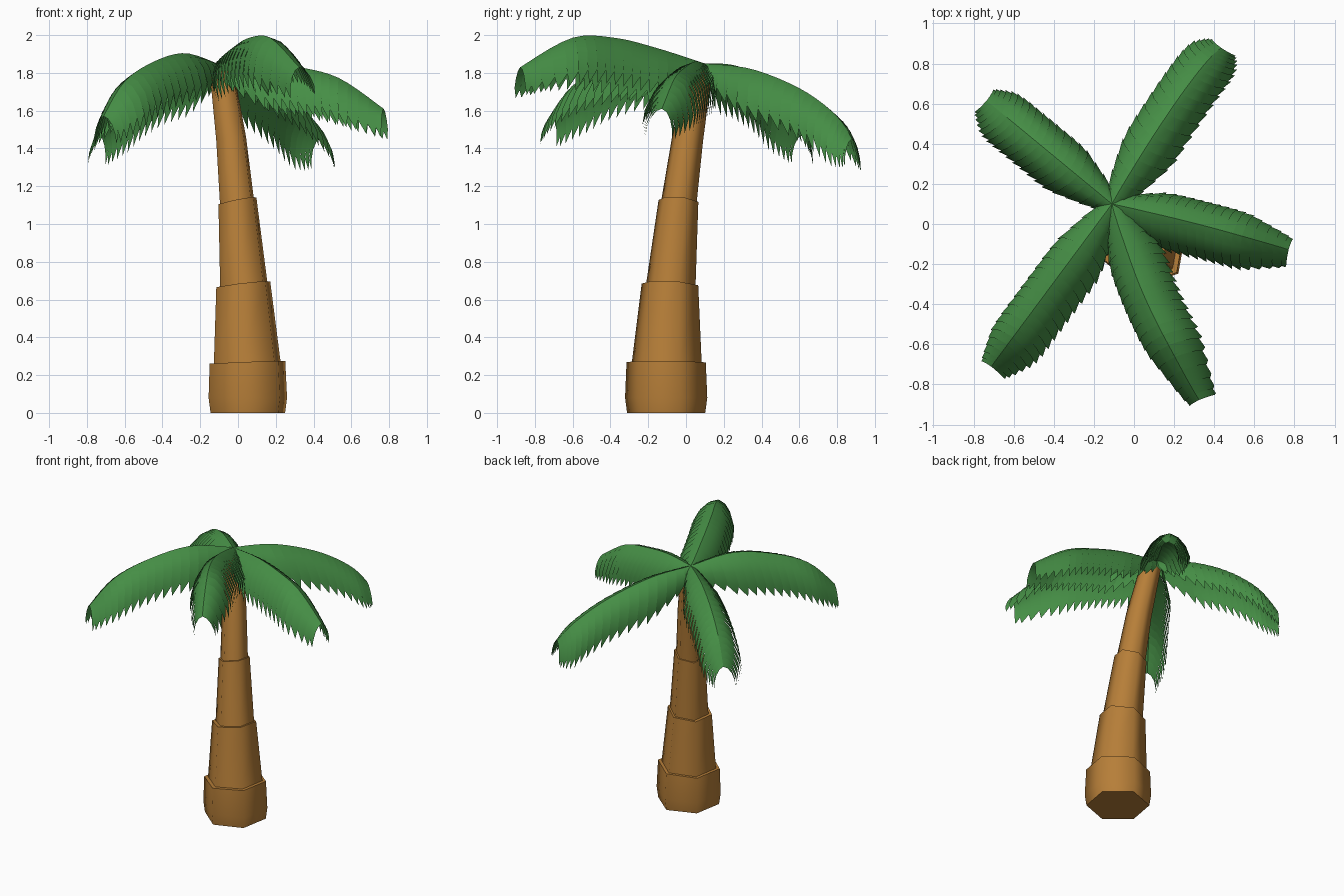
import bpy, math
from mathutils import Vector

if "Cube" in bpy.data.objects:
    bpy.data.objects.remove(bpy.data.objects["Cube"])


def material(name, rgb):
    m = bpy.data.materials.new(name)
    m.diffuse_color = (*rgb, 1)
    m.use_nodes = True
    m.node_tree.nodes["Principled BSDF"].inputs["Base Color"].default_value = m.diffuse_color
    return m


BARK = material("bark", (0.47, 0.21, 0.04))
LEAF = material("leaf", (0.06, 0.27, 0.06))


def add_mesh(name, verts, faces, mat, angle):
    me = bpy.data.meshes.new(name)
    me.from_pydata(verts, [], faces)
    me.materials.append(mat)
    ob = bpy.data.objects.new(name, me)
    bpy.context.collection.objects.link(ob)
    bpy.ops.object.select_all(action='DESELECT')
    ob.select_set(True)
    bpy.context.view_layer.objects.active = ob
    bpy.ops.object.shade_smooth_by_angle(angle=math.radians(angle))
    return ob


# Trunk: stacked hexagonal sleeves; ring = (x, y, z, radius, slope x, slope y)
def sleeve(name, rings):
    verts, faces = [], []
    for x, y, z, r, sx, sy in rings:
        for i in range(6):
            a = math.radians(20 + 60 * i)
            dx, dy = r * math.cos(a), r * math.sin(a)
            verts.append((x + dx, y + dy, z + sx * dx + sy * dy))
    for k in range(len(rings) - 1):
        for i in range(6):
            j = (i + 1) % 6
            faces.append((k * 6 + i, k * 6 + j, k * 6 + 6 + j, k * 6 + 6 + i))
    n = len(verts)
    faces += [tuple(range(5, -1, -1)), tuple(range(n - 6, n))]
    add_mesh(name, verts, faces, BARK, 65)


sleeve("trunk_base", [(.052, -.105, 0, .21, 0, 0), (.052, -.105, .08, .221, 0, 0),
                      (.05, -.105, .268, .213, .04, -.01)])
sleeve("trunk_lower", [(.05, -.103, .24, .19, .04, -.01), (.028, -.085, .68, .152, .12, -.05)])
sleeve("trunk_middle", [(.032, -.082, .66, .134, .12, -.05), (-.003, -.04, 1.122, .107, .2, -.08)])
sleeve("trunk_upper", [(-.004, -.04, 1.10, .096, .2, -.08), (-.036, .008, 1.45, .084, .15, -.1),
                       (-.085, .07, 1.80, .068, .15, -.15)])


# Fronds: overlapping pointed leaflets hanging off both sides of an arched rib
CROWN = Vector((-.11, .1, 0))
PROFILE = [(0, 0), (.055, -.03), (.105, -.10), (.135, -.19), (.142, -.275)]
LEAFLETS = 19


def spline(pts, t):
    u = min(max(t, 0), 1) * (len(pts) - 1)
    i = min(int(u), len(pts) - 2)
    f = u - i
    p = [Vector(pts[min(max(i + k, 0), len(pts) - 1)]) for k in (-1, 0, 1, 2)]
    return 0.5 * (2 * p[1] + (p[2] - p[0]) * f + (2 * p[0] - 5 * p[1] + 4 * p[2] - p[3]) * f ** 2
                  + (3 * p[1] - p[0] - 3 * p[2] + p[3]) * f ** 3)


def frond(name, heading, rib, roll=0, bow=0):
    a = math.radians(heading)
    fwd = Vector((math.cos(a), math.sin(a), 0))
    right = Vector((math.sin(a), -math.cos(a), 0))
    c, s = math.cos(math.radians(roll)), math.sin(math.radians(roll))

    def point(t, side, k, lift):
        r, z = spline(rib, t)
        w = min(.35 + 2.8 * t, 1, 1 - 1.7 * (t - .75))
        lat, drop = side * PROFILE[k][0] * w * min(1, 1.4 - .6 * t), PROFILE[k][1] * w
        lat, drop = lat * c - drop * s, lat * s + drop * c
        lat += bow * math.sin(math.pi * t)
        lean = .075 * (k / 4) ** 1.5 * w * (1 - .7 * t ** 3)
        out = right * side * .7 + Vector((0, 0, .7))
        return CROWN + fwd * (r + lean) + right * lat + Vector((0, 0, z + drop)) + out * lift

    verts, faces = [], []
    for side in (-1, 1):
        for n in range(LEAFLETS):
            t0, t1 = n / LEAFLETS, min((n + 1.2) / LEAFLETS, 1)
            base = len(verts)
            for k in range(4):
                verts += [point(t0, side, k, 0), point(t1, side, k, .01 * k / 3)]
            verts.append(point(t0 * .35 + t1 * .65, side, 4, .004))
            quads = [(base + 2 * k, base + 2 * k + 1, base + 2 * k + 3, base + 2 * k + 2)
                     for k in range(3)] + [(base + 6, base + 7, base + 8)]
            faces += [q if side < 0 else q[::-1] for q in quads]
    faces = [f[::-1] for f in faces]
    add_mesh(name, verts, faces, LEAF, 40)


frond("frond_back_right", 55, [(0, 1.85), (.29, 1.82), (.61, 1.71), (.84, 1.57), (.95, 1.45)],
      roll=4, bow=-.03)
frond("frond_right", -14.5, [(0, 1.85), (.23, 1.86), (.45, 1.83), (.67, 1.77), (.91, 1.61)],
      roll=6, bow=-.01)
frond("frond_front", -66, [(0, 1.85), (.26, 1.93), (.5, 1.985), (.76, 1.985), (1.07, 1.83)],
      roll=-7, bow=.04)
frond("frond_front_left", -126.6, [(0, 1.85), (.29, 1.905), (.58, 1.855), (.83, 1.75), (1.01, 1.57)],
      roll=-7)
frond("frond_back_left", 140.5, [(0, 1.85), (.25, 1.84), (.48, 1.77), (.68, 1.64), (.81, 1.47)],
      roll=-3)
